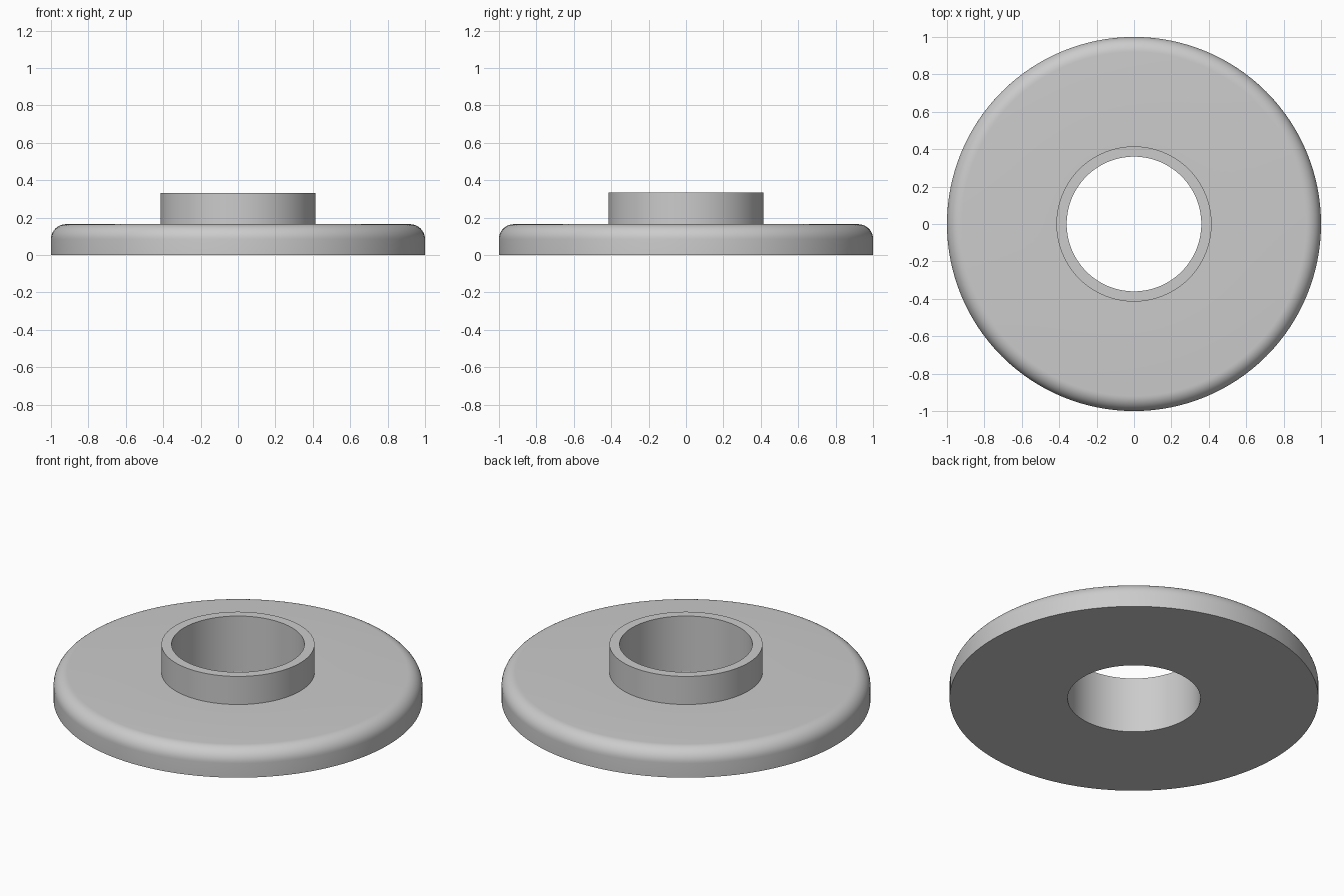
import bpy, bmesh, math

if "Cube" in bpy.data.objects:
    bpy.data.objects.remove(bpy.data.objects["Cube"])

SEGMENTS = 128
R_DISC, R_HUB, R_BORE = 1.0, 0.415, 0.36
H_DISC, H_HUB, FILLET = 0.165, 0.333, 0.08


def lathe(name, profile):
    """Revolve a closed (radius, height) profile around z."""
    bm = bmesh.new()
    rings = []
    for i in range(SEGMENTS):
        a = 2 * math.pi * i / SEGMENTS
        rings.append([bm.verts.new((r * math.cos(a), r * math.sin(a), z))
                      for r, z in profile])
    n = len(profile)
    for i in range(SEGMENTS):
        a, b = rings[i], rings[(i + 1) % SEGMENTS]
        for j in range(n):
            k = (j + 1) % n
            bm.faces.new((a[j], b[j], b[k], a[k]))
    bmesh.ops.recalc_face_normals(bm, faces=bm.faces)
    mesh = bpy.data.meshes.new(name)
    bm.to_mesh(mesh)
    bm.free()
    obj = bpy.data.objects.new(name, mesh)
    bpy.context.collection.objects.link(obj)
    bpy.context.view_layer.objects.active = obj
    obj.select_set(True)
    bpy.ops.object.shade_smooth_by_angle(angle=math.radians(30))
    return obj


# Rounded upper rim of the disc
rim = [(R_DISC - FILLET + FILLET * math.cos(t), H_DISC - FILLET + FILLET * math.sin(t))
       for t in (math.pi / 2 * i / 10 for i in range(11))]

# Flanged bushing: flat base, rounded rim, raised collar, through bore
lathe("flanged_bushing",
      [(R_BORE, 0), (R_DISC, 0)] + rim +
      [(R_HUB, H_DISC), (R_HUB, H_HUB), (R_BORE, H_HUB)])
